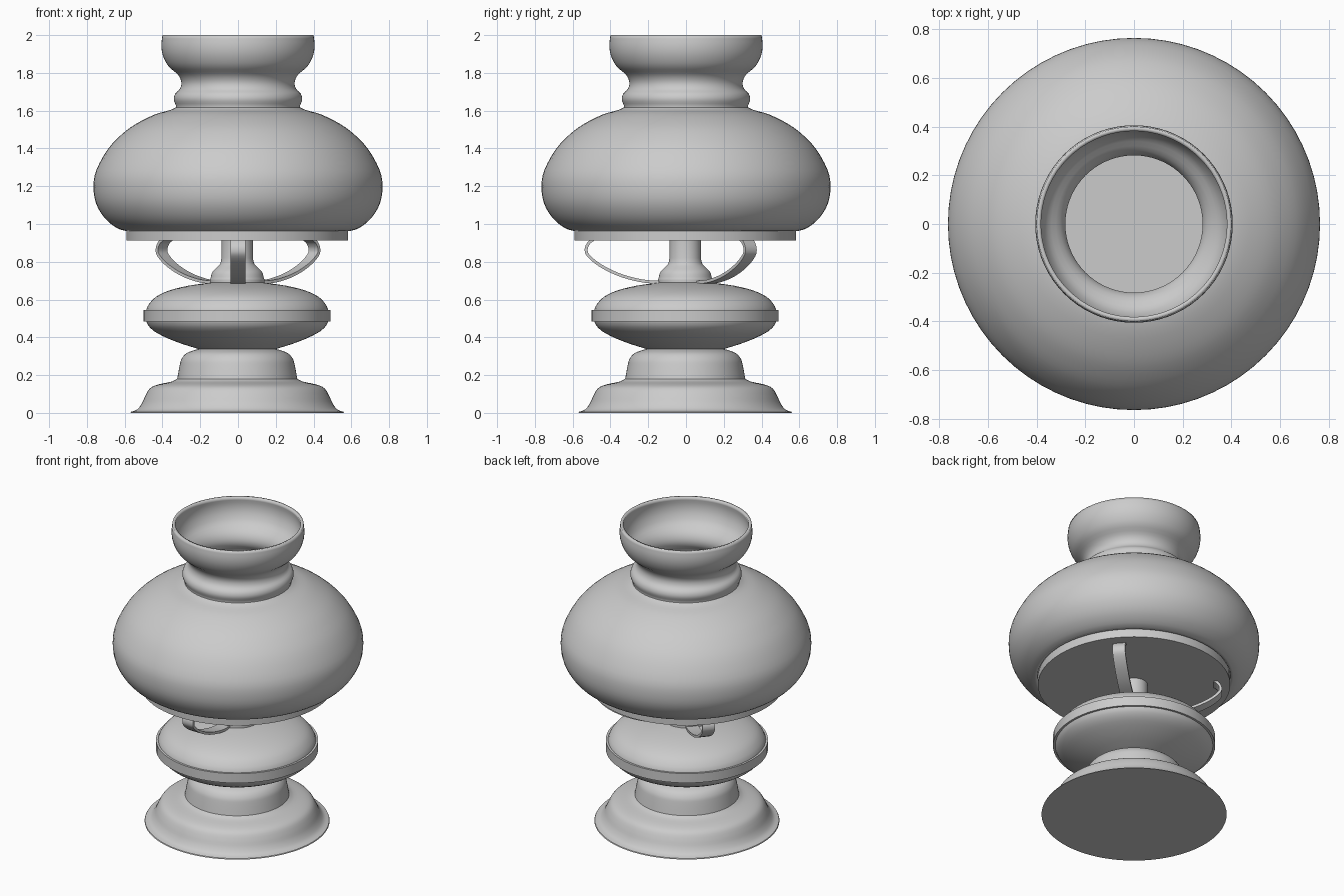
import bpy, bmesh
from math import sin, cos, tau, radians
from mathutils import Vector

if "Cube" in bpy.data.objects:
    bpy.data.objects.remove(bpy.data.objects["Cube"])

SEG = 72
OFF = (-0.004, -0.004)   # lower parts sit a hair off the shade's axis


def curve(pts, n=3):
    """Catmull-Rom refinement of a short 2D point list."""
    p = [Vector(q) for q in pts]
    p = [2 * p[0] - p[1]] + p + [2 * p[-1] - p[-2]]
    out = []
    for a, b, c, d in zip(p, p[1:], p[2:], p[3:]):
        for k in range(n):
            t = k / n
            out.append(0.5 * (2 * b + (c - a) * t + (2 * a - 5 * b + 4 * c - d) * t**2
                              + (3 * b - a - 3 * c + d) * t**3))
    return [tuple(v) for v in out] + [tuple(pts[-1])]


def finish(name, bm):
    me = bpy.data.meshes.new(name)
    bm.to_mesh(me)
    bm.free()
    ob = bpy.data.objects.new(name, me)
    bpy.context.collection.objects.link(ob)
    bpy.ops.object.select_all(action='DESELECT')
    ob.select_set(True)
    bpy.context.view_layer.objects.active = ob
    bpy.ops.object.shade_smooth_by_angle(angle=radians(30))
    return ob


def lathe(name, prof, caps=True, off=OFF):
    """Revolve a bottom-to-top (radius, z) profile about z."""
    bm = bmesh.new()
    rings = [[bm.verts.new((off[0] + r * cos(tau * j / SEG), off[1] + r * sin(tau * j / SEG), z))
              for j in range(SEG)] for r, z in prof]
    for lo, hi in zip(rings, rings[1:]):
        for j in range(SEG):
            k = (j + 1) % SEG
            bm.faces.new((lo[j], lo[k], hi[k], hi[j]))
    if caps:
        bm.faces.new(rings[0][::-1])
        bm.faces.new(rings[-1])
    return finish(name, bm)


# Foot: flared skirt with a stepped collar
skirt = curve([(.562, .006), (.53, .018), (.505, .05), (.487, .09), (.462, .13),
               (.42, .15), (.35, .165), (.322, .178)])
collar = curve([(.318, .18), (.305, .25), (.295, .285), (.27, .315), (.225, .333), (.195, .34)])
lathe("foot", [(.565, 0)] + skirt + collar)

# Oil tank with its equatorial band
lower = curve([(.195, .335), (.32, .375), (.42, .42), (.465, .455), (.482, .485)])
upper = curve([(.482, .545), (.468, .575), (.43, .615), (.36, .648), (.26, .673), (.14, .69)])
lathe("oil_tank", lower + upper)
lathe("tank_band", [(.495, .483), (.495, .546)])

# Burner stem
lathe("burner", [(.145, .685), (.145, .705)]
      + curve([(.142, .71), (.132, .745), (.108, .77), (.09, .79), (.083, .82)]) + [(.083, .92)])

# Disc that carries the shade
lathe("shade_holder", [(.587, .913), (.587, .968)])

# Glass shade, thickened inward
shade = lathe("shade", curve([(.59, .962), (.64, .978), (.705, 1.03), (.752, 1.11), (.765, 1.2),
                              (.75, 1.285), (.69, 1.395), (.615, 1.475), (.54, 1.53),
                              (.44, 1.58), (.36, 1.603), (.328, 1.618)])
              + curve([(.328, 1.625), (.34, 1.66), (.332, 1.69), (.308, 1.715), (.3, 1.75),
                       (.318, 1.79), (.368, 1.835), (.397, 1.89), (.406, 1.945), (.4, 2.0)]),
              caps=False, off=(0, 0))
solid = shade.modifiers.new("wall", 'SOLIDIFY')
solid.thickness = .018
solid.offset = -1

# Three curved strap arms between tank and holder
ARM = curve([(.06, .683), (.16, .684), (.25, .694), (.36, .725), (.46, .775),
             (.525, .83), (.536, .87), (.52, .905), (.495, .925)], 4)


def arm(name, degrees, half=.039, thick=.016):
    a = radians(degrees)
    out, side = Vector((cos(a), sin(a), 0)), Vector((-sin(a), cos(a), 0))
    bm = bmesh.new()
    rings = []
    for i, p in enumerate(ARM):
        t = Vector(ARM[min(i + 1, len(ARM) - 1)]) - Vector(ARM[max(i - 1, 0)])
        n = Vector((-t.y, t.x)).normalized() * thick
        ring = []
        for s, k in ((-1, 0), (1, 0), (1, 1), (-1, 1)):
            ring.append(bm.verts.new(out * (p[0] + n.x * k) + side * (s * half)
                                     + Vector((0, 0, p[1] + n.y * k))))
        rings.append(ring)
    for lo, hi in zip(rings, rings[1:]):
        for j in range(4):
            k = (j + 1) % 4
            bm.faces.new((lo[j], lo[k], hi[k], hi[j]))
    bm.faces.new(rings[0][::-1])
    bm.faces.new(rings[-1])
    bmesh.ops.recalc_face_normals(bm, faces=bm.faces)
    finish(name, bm)


for name, deg in (("front_arm", -90), ("back_right_arm", 40), ("back_left_arm", 140)):
    arm(name, deg)
